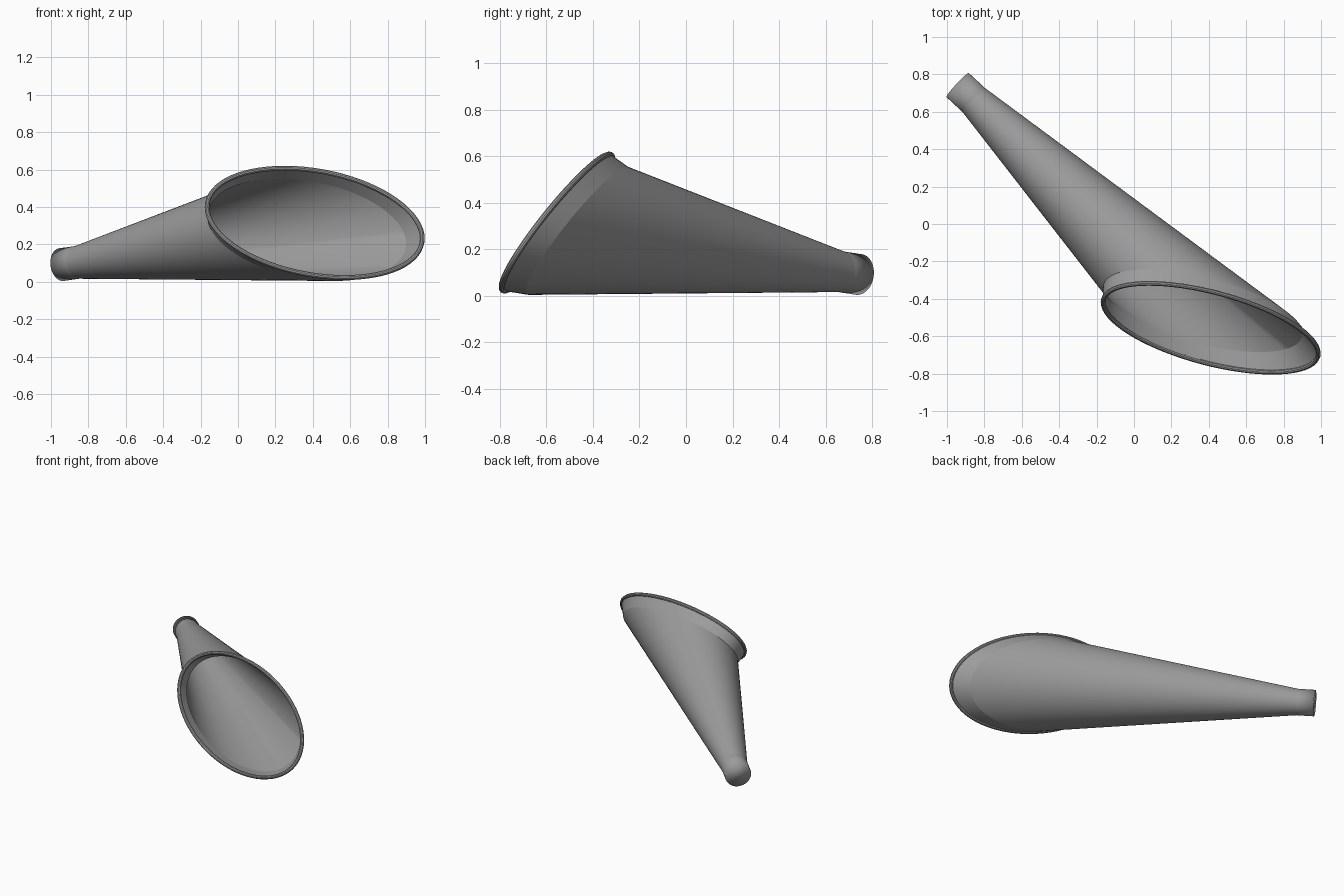
import bpy, bmesh, math
from mathutils import Vector

if "Cube" in bpy.data.objects:
    bpy.data.objects.remove(bpy.data.objects["Cube"])

N = 72
ANG = [2 * math.pi * i / N for i in range(N)]

# Slanted elliptical mouth: centre plus two conjugate half-axes
U, V = Vector((0.588, -0.138, -0.0825)), Vector((0, 0.2025, 0.2915))
MOUTH_N = U.cross(V).normalized()
MOUTH_C = Vector((0.41, -0.555, 0.315))
THROAT_C, THROAT_S = Vector((0.37, -0.465, 0.28)), 0.91

# Narrow end: cap centre and neck joint centre
CAP_C, JOINT_C = Vector((-0.943, 0.743, 0.092)), Vector((-0.857, 0.663, 0.104))
NECK_R = 0.088
AXIS = (JOINT_C - CAP_C).normalized()
WALL = 0.006

# Dark grey finish
GREY = bpy.data.materials.new("dark_grey")
GREY.diffuse_color = (0.33, 0.33, 0.33, 1)
GREY.use_nodes = True
GREY.node_tree.nodes["Principled BSDF"].inputs["Base Color"].default_value = GREY.diffuse_color


def ellipse(center, scale, inset=0.0, lift=0.0):
    pts = []
    for t in ANG:
        radial = U * math.cos(t) + V * math.sin(t)
        tangent = V * math.cos(t) - U * math.sin(t)
        out = tangent.cross(MOUTH_N).normalized()
        pts.append(center + radial * scale - out * inset + MOUTH_N * lift)
    return pts


def neck_directions():
    """Directions on the neck circle whose tangents match the mouth ellipse."""
    dirs = []
    for t in ANG:
        radial = U * math.cos(t) + V * math.sin(t)
        tangent = V * math.cos(t) - U * math.sin(t)
        target = THROAT_C + radial * THROAT_S
        p = JOINT_C.copy()
        for _ in range(6):
            m = tangent.cross(target - p)
            m = (m - AXIS * m.dot(AXIS)).normalized()
            if m.dot(radial) < 0:
                m.negate()
            p = JOINT_C + m * NECK_R
        dirs.append(m)
    return dirs


def loft(name, rings, closed=False, cap=False, smooth=30):
    bm = bmesh.new()
    rows = [[bm.verts.new(p) for p in ring] for ring in rings]
    pairs = list(zip(rows, rows[1:]))
    if closed:
        pairs.append((rows[-1], rows[0]))
    for a, b in pairs:
        for i in range(N):
            j = (i + 1) % N
            bm.faces.new((a[i], a[j], b[j], b[i]))
    if cap:
        bm.faces.new(rows[0])
    bmesh.ops.recalc_face_normals(bm, faces=bm.faces)
    mesh = bpy.data.meshes.new(name)
    bm.to_mesh(mesh)
    bm.free()
    mesh.materials.append(GREY)
    ob = bpy.data.objects.new(name, mesh)
    bpy.context.collection.objects.link(ob)
    bpy.ops.object.select_all(action='DESELECT')
    ob.select_set(True)
    bpy.context.view_layer.objects.active = ob
    bpy.ops.object.shade_smooth_by_angle(angle=math.radians(smooth))
    return ob


DIRS = neck_directions()


def circle(center, r):
    return [center + d * r for d in DIRS]


# Neck stub with a softly shaded end cap
loft("neck", [circle(CAP_C, NECK_R), circle(JOINT_C, NECK_R)], cap=True, smooth=120)

# Long oblique cone with a thin wall
loft("cone", [circle(JOINT_C, NECK_R), ellipse(THROAT_C, THROAT_S),
              ellipse(THROAT_C, THROAT_S, WALL),
              circle(JOINT_C, NECK_R - WALL)], closed=True)

# Flared flange at the mouth
loft("mouth_flange", [ellipse(THROAT_C, THROAT_S), ellipse(MOUTH_C, 1, 0.011),
                      ellipse(MOUTH_C, 1, 0.011 + WALL),
                      ellipse(THROAT_C, THROAT_S, WALL)], closed=True)

# Rounded bead around the mouth
R = 0.013
loft("mouth_rim", [ellipse(MOUTH_C, 1, R + R * math.cos(a), R * math.sin(a))
                   for a in (2 * math.pi * k / 10 for k in range(10))], closed=True)
